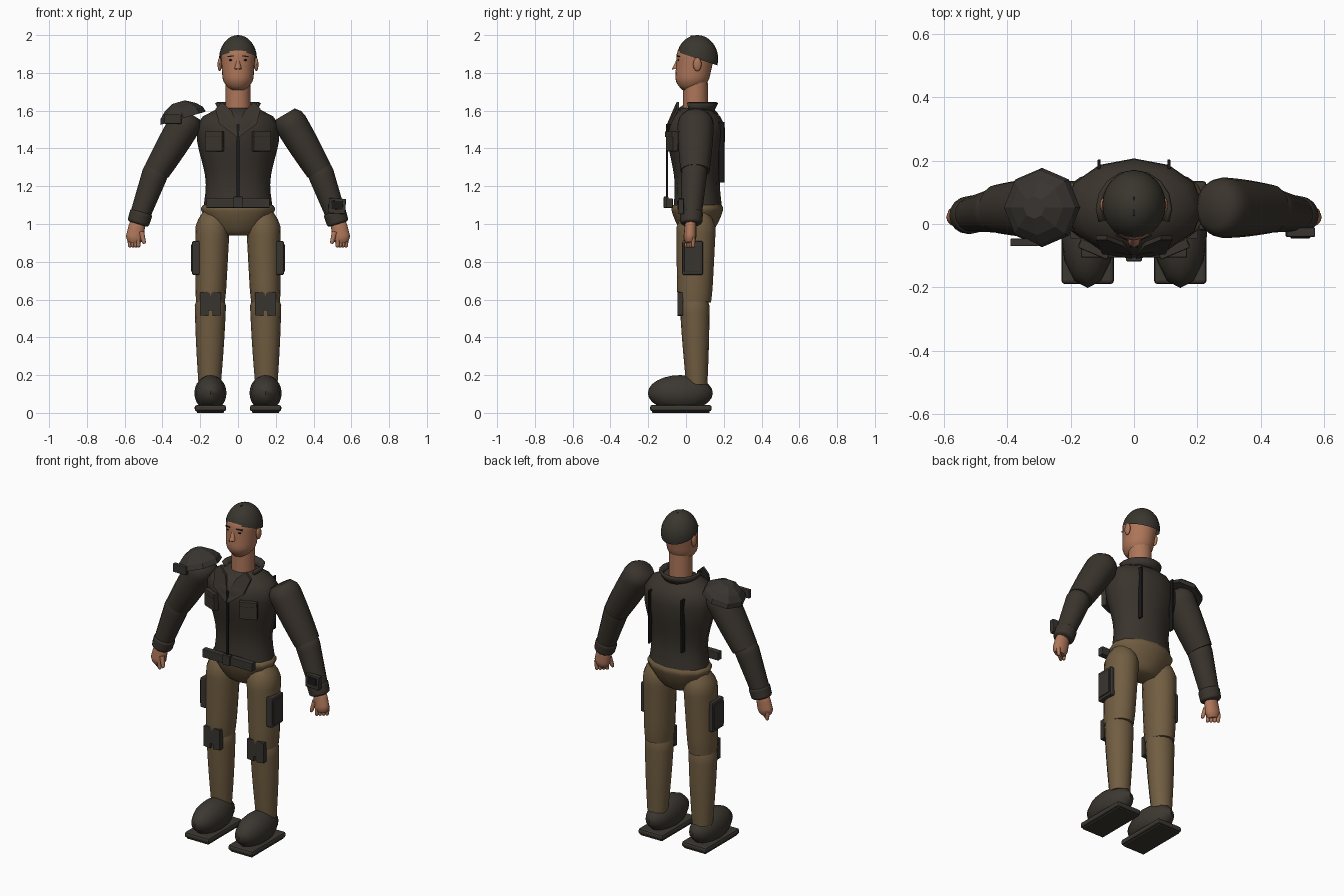
import bpy, bmesh, math
from mathutils import Vector, Matrix

cube = bpy.data.objects.get("Cube")
if cube:
    bpy.data.objects.remove(cube, do_unlink=True)


def material(name, red, green, blue):
    mat = bpy.data.materials.new(name)
    mat.use_nodes = True
    mat.diffuse_color = (red, green, blue, 1)
    shader = mat.node_tree.nodes["Principled BSDF"]
    shader.inputs["Base Color"].default_value = (red, green, blue, 1)
    shader.inputs["Roughness"].default_value = 0.8
    return mat


JACKET = material("jacket_brown_black", .042, .034, .026)
CAP = material("cap_dark_olive", .042, .037, .028)
BOOT = material("boot_dark_brown", .045, .038, .03)
GEAR = material("gear_charcoal", .04, .035, .03)
TROUSER = material("trouser_tan", .165, .11, .054)
SKIN = material("skin", .42, .18, .1)
BLACK = material("seam_black", .01, .01, .01)
LIP = material("lip_dark", .16, .06, .04)


def finish(name, bm, mat, angle=0, bevel=0):
    """Turn a bmesh into an object; angle 0 keeps it flat shaded."""
    bmesh.ops.recalc_face_normals(bm, faces=bm.faces)
    mesh = bpy.data.meshes.new(name)
    bm.to_mesh(mesh)
    bm.free()
    mesh.materials.append(mat)
    if angle:
        mesh.shade_smooth()
        mesh.set_sharp_from_angle(angle=math.radians(angle))
    obj = bpy.data.objects.new(name, mesh)
    bpy.context.collection.objects.link(obj)
    if bevel:
        modifier = obj.modifiers.new("soft_edges", "BEVEL")
        modifier.width, modifier.segments = bevel, 2
    return obj


def limb(name, start, end, radii, mat, side=1, ends=(1, 1), flat=1, swell=0,
         waves=1, fade=.15, sides=16, steps=12, angle=55):
    """Tapered tube; ends scale its tips, flat its depth, swell bulges it."""
    bm = bmesh.new()
    start, end = Vector(start), Vector(end)
    axis = end - start
    across = Vector((-axis.z, 0, axis.x)).normalized()
    rings = []
    for step in range(steps + 1):
        t = step / steps
        radius = radii[0] + (radii[1] - radii[0]) * t + swell * math.sin(math.pi * waves * t)
        for tip, distance in zip(ends, (t, 1 - t)):
            radius *= tip + (1 - tip) * math.sin(min(1, distance / fade) * math.pi / 2)
        ring = []
        for i in range(sides):
            turn = math.tau * i / sides
            point = start + axis * t + across * radius * math.cos(turn)
            point.y += radius * flat * math.sin(turn)
            point.x *= side
            ring.append(bm.verts.new(point))
        rings.append(ring)
    for low, high in zip(rings, rings[1:]):
        for i in range(sides):
            bm.faces.new((low[i - 1], low[i], high[i], high[i - 1]))
    bm.faces.new(rings[0])
    bm.faces.new(rings[-1])
    return finish(name, bm, mat, angle)


def placed(centre, size, side, turn=0, lean=0):
    return (Matrix.Translation((centre[0] * side, centre[1], centre[2]))
            @ Matrix.Rotation(turn * side, 4, "Z") @ Matrix.Rotation(lean * side, 4, "Y")
            @ Matrix.Diagonal((*size, 1)))


def box(name, centre, size, mat, side=1, turn=0, lean=0, bevel=.004):
    bm = bmesh.new()
    bmesh.ops.create_cube(bm, size=1, matrix=placed(centre, size, side, turn, lean))
    return finish(name, bm, mat, bevel=bevel)


def ball(name, centre, size, mat, side=1, cut=None, sides=12):
    """Ellipsoid; cut is a point and an upward normal, and the rest is removed."""
    bm = bmesh.new()
    bmesh.ops.create_uvsphere(bm, u_segments=sides, v_segments=sides, radius=1,
                              matrix=placed(centre, size, side))
    if cut:
        parts = bm.verts[:] + bm.edges[:] + bm.faces[:]
        bmesh.ops.bisect_plane(bm, geom=parts, plane_co=cut[0], plane_no=cut[1],
                               clear_inner=True)
        bmesh.ops.holes_fill(bm, edges=bm.edges)
    return finish(name, bm, mat, 55)


def plate(name, points, thick, mat, side):
    """Flat outline thickened toward the back."""
    bm = bmesh.new()
    face = bm.faces.new([bm.verts.new((x * side, y, z)) for x, y, z in points])
    grown = bmesh.ops.extrude_face_region(bm, geom=[face])["geom"]
    verts = [v for v in grown if isinstance(v, bmesh.types.BMVert)]
    bmesh.ops.translate(bm, verts=verts, vec=(0, thick, 0))
    return finish(name, bm, mat)


# Head, neck and cap
limb("neck", (0, .05, 1.76), (0, .05, 1.56), (.065, .067), SKIN)
limb("head", (0, .06, 1.96), (0, .025, 1.71), (.097, .077), SKIN,
     ends=(.6, .55), flat=1.1, fade=.25, sides=24)
ball("cap", (0, .06, 1.875), (.1, .11, .125), CAP,
     cut=((0, .06, 1.875), (0, .33, 1)), sides=24)
box("cap_seam", (0, .055, 1.995), (.006, .06, .008), BLACK, bevel=.002)
limb("nose", (0, -.04, 1.875), (0, -.055, 1.82), (.008, .019), SKIN, sides=8)
box("mouth", (0, -.046, 1.787), (.042, .01, .006), LIP, bevel=0)

# Torso, belt and seat of the trousers
limb("torso", (0, .05, 1.615), (0, .063, 1.075), (.2, .19), JACKET,
     ends=(.5, .97), flat=.7, swell=.022, waves=2, sides=12)
limb("pelvis", (0, .06, 1.1), (0, .058, .94), (.205, .1), TROUSER,
     ends=(.9, .85), flat=.7, swell=.015, sides=12)
box("front_zip", (0, -.1, 1.315), (.016, .01, .43), BLACK, bevel=.002)
box("belt", (0, -.088, 1.11), (.335, .036, .05), GEAR)
box("belt_buckle", (0, -.105, 1.115), (.05, .026, .06), GEAR)

# Collar band, open at the front
bm = bmesh.new()
bmesh.ops.create_cone(bm, segments=16, radius1=.085, radius2=.11, depth=.05,
                      matrix=Matrix.Translation((0, .05, 1.62)))
front = [v for v in bm.verts if v.co.y < -.02]
bmesh.ops.delete(bm, geom=front, context="VERTS")
collar = finish("collar_band", bm, JACKET, 40)
collar.modifiers.new("thickness", "SOLIDIFY").thickness = .012

for side, word in ((1, "left_"), (-1, "right_")):
    # Face details
    ball(word + "ear", (.097, .06, 1.845), (.011, .022, .036), SKIN, side)
    ball(word + "eye", (.036, -.039, 1.868), (.012, .006, .005), BLACK, side)
    box(word + "brow", (.038, -.041, 1.888), (.036, .008, .006), BLACK, side,
        turn=.3, lean=.1, bevel=0)
    ball(word + "nostril", (.009, -.07, 1.82), (.004, .005, .003), BLACK, side, sides=8)

    # Jacket details
    plate(word + "lapel", [(.085, -.05, 1.645), (.035, -.07, 1.6), (.006, -.1, 1.53),
                           (.006, -.11, 1.46), (.1, -.095, 1.53), (.12, -.05, 1.61)],
          .014, JACKET, side)
    box(word + "chest_pocket", (.125, -.075, 1.435), (.1, .03, .1), JACKET, side, turn=.4)
    box(word + "pocket_flap", (.125, -.08, 1.475), (.1, .03, .03), JACKET, side, turn=.4)
    box(word + "back_seam", (.11, .188, 1.38), (.01, .03, .32), BLACK, side, bevel=.002)

    # Sleeve
    limb(word + "upper_arm", (.25, .052, 1.582), (.43, .048, 1.28), (.088, .07), JACKET, side,
         ends=(.66, 1), flat=1.1, swell=.004)
    limb(word + "forearm", (.425, .045, 1.305), (.517, .03, 1.05), (.072, .054), JACKET, side,
         ends=(.8, 1))
    limb(word + "cuff", (.51, .03, 1.065), (.53, .027, 1), (.061, .058), JACKET, side,
         ends=(.85, .85))

    # Hand
    limb(word + "palm", (.53, .025, 1.015), (.553, .02, .9), (.042, .048), SKIN, side,
         ends=(.85, .65), flat=.72, fade=.3)
    for finger in range(4):
        x, y = .53 + .015 * finger, .002 + .012 * finger
        limb(word + "finger", (x, y, .93), (x - .004, y, .876), (.012, .01), SKIN, side,
             ends=(1, .5), sides=8)
    limb(word + "thumb", (.512, .005, .96), (.496, -.008, .895), (.015, .01), SKIN, side,
         ends=(1, .6), sides=8)

    # Trouser leg
    limb(word + "thigh", (.133, .055, 1.065), (.146, .045, .585), (.093, .08), TROUSER, side,
         ends=(.55, .95), flat=1.15, fade=.2)
    limb(word + "shin", (.146, .045, .605), (.15, .057, .15), (.084, .059), TROUSER, side,
         ends=(.85, 1), flat=.95, fade=.05, swell=.003)

    # Thigh pouch and notched knee pad
    box(word + "thigh_pouch", (.222, .035, .82), (.042, .11, .18), GEAR, side, bevel=.008)
    box(word + "pouch_flap", (.238, .035, .82), (.022, .09, .145), GEAR, side)
    half = [(0, .055), (.02, .065), (.055, .06), (.055, -.06), (.01, -.065), (.01, -.035)]
    outline = half + [(-x, z) for x, z in half[:0:-1]]
    plate(word + "knee_pad", [(.146 + x, -.045, .577 + z) for x, z in outline],
          .03, GEAR, side)

    # Boot
    ball(word + "boot", (.146, -.03, .105), (.085, .172, .095), BOOT, side,
         cut=((0, 0, .03), (0, 0, 1)))
    box(word + "sole", (.146, -.027, .025), (.166, .326, .034), BOOT, side, bevel=.012)
    box(word + "outsole", (.146, -.027, .006), (.145, .305, .012), BOOT, side)

# Faceted guard on the right shoulder
limb("right_shoulder_guard", (-.315, .052, 1.645), (-.29, .052, 1.56), (.035, .125), GEAR,
     swell=.025, sides=8, steps=3, angle=0)
box("right_guard_plate", (-.345, -.058, 1.555), (.09, .024, .05), GEAR)

# Device on the left wrist
box("wrist_device", (.525, -.026, 1.095), (.09, .03, .08), GEAR, lean=.05)
box("wrist_screen", (.525, -.041, 1.1), (.06, .008, .045), BLACK, lean=.05, bevel=.002)
